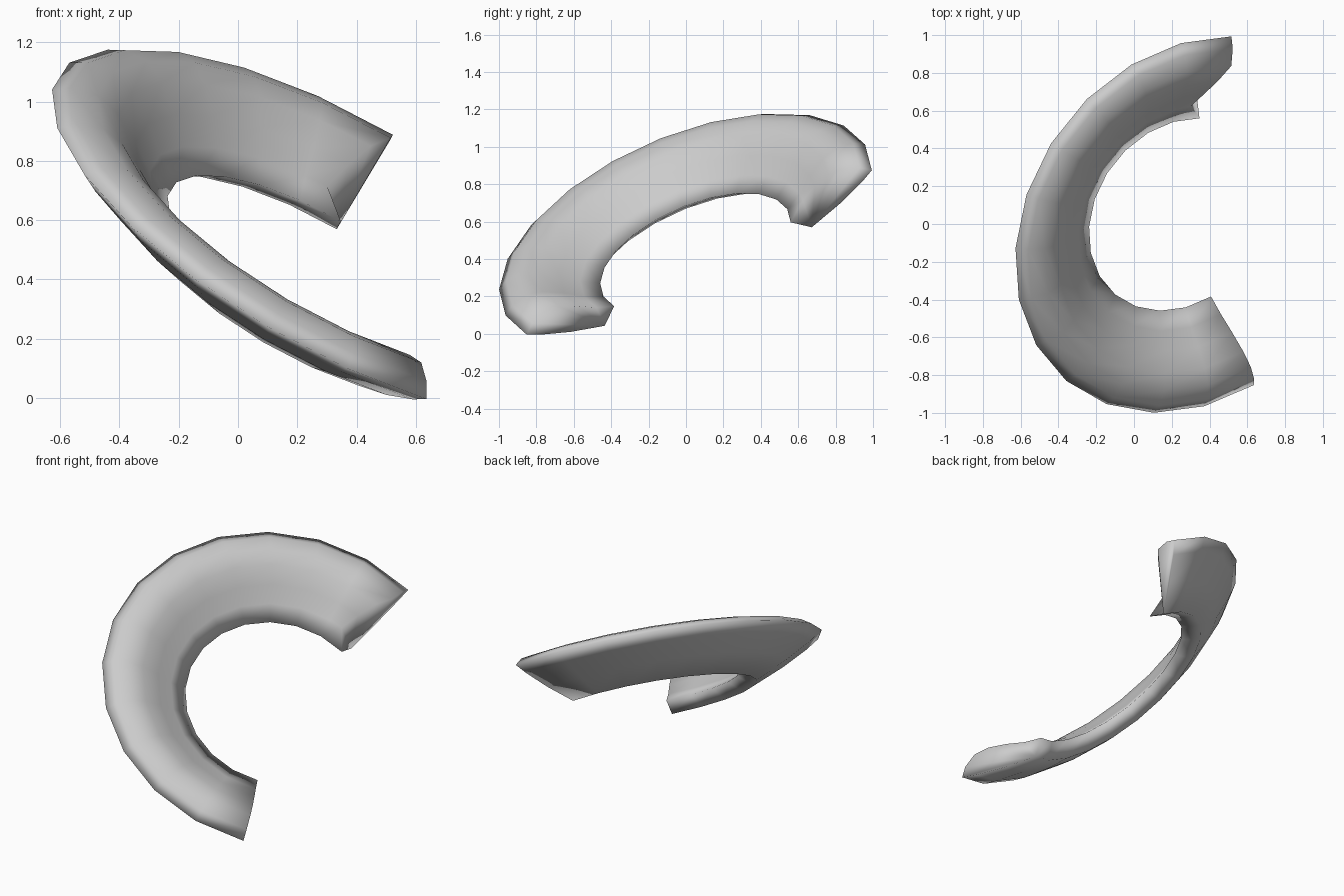
import bpy, bmesh
from math import sin, cos, radians
from mathutils import Vector

cube = bpy.data.objects.get("Cube")
if cube:
    bpy.data.objects.remove(cube)

grey = bpy.data.materials.new("plain_grey")
grey.use_nodes = True
colour = (0.6, 0.6, 0.6, 1)
grey.diffuse_color = colour
grey.node_tree.nodes["Principled BSDF"].inputs["Base Color"].default_value = colour

# Tilted plane of the arc
centre = Vector((0.313, -0.003, 0.554))
normal = Vector((0.466, -0.355, 0.81)).normalized()
start = Vector((0.19, 0.936, 0.30))
start = (start - normal * start.dot(normal)).normalized()
side = normal.cross(start)
SWEEP, STEPS = 212.4, 13

# Cross-section: radius, height above the rim plane, notch inset in degrees at the upper end
section = [
    (1.066, 0, 0), (1.01, 0.038, 0), (0.92, 0.058, 0), (0.83, 0.032, 3),
    (0.73, -0.03, 6), (0.64, -0.098, 9), (0.545, -0.15, 0),
    (0.64, -0.218, 0), (0.83, -0.135, 0), (0.99, -0.05, 0),
]
BOTTOM = 7


def place(radius, height, degrees):
    a = radians(degrees)
    return centre + radius * (cos(a) * start + sin(a) * side) + height * normal


# Sweep the section round the arc
bm = bmesh.new()
rings = []
for i in range(STEPS + 1):
    inset = 1 if i == 0 else 0
    rings.append([bm.verts.new(place(r, h, SWEEP * i / STEPS + inset * d))
                  for r, h, d in section])
count = len(section)
for a, b in zip(rings, rings[1:]):
    for j in range(count):
        k = (j + 1) % count
        bm.faces.new((a[j], a[k], b[k], b[j]))

# End caps, fanned out from the lowest inner corner
for ring in (rings[0], rings[-1]):
    fan = ring[BOTTOM:] + ring[:BOTTOM]
    for p, q in zip(fan[1:], fan[2:]):
        bm.faces.new((fan[0], p, q))
bmesh.ops.recalc_face_normals(bm, faces=bm.faces)

mesh = bpy.data.meshes.new("curved_band")
bm.to_mesh(mesh)
bm.free()
mesh.materials.append(grey)
band = bpy.data.objects.new("curved_band", mesh)
bpy.context.collection.objects.link(band)
bpy.context.view_layer.objects.active = band
band.select_set(True)
bpy.ops.object.shade_smooth()
